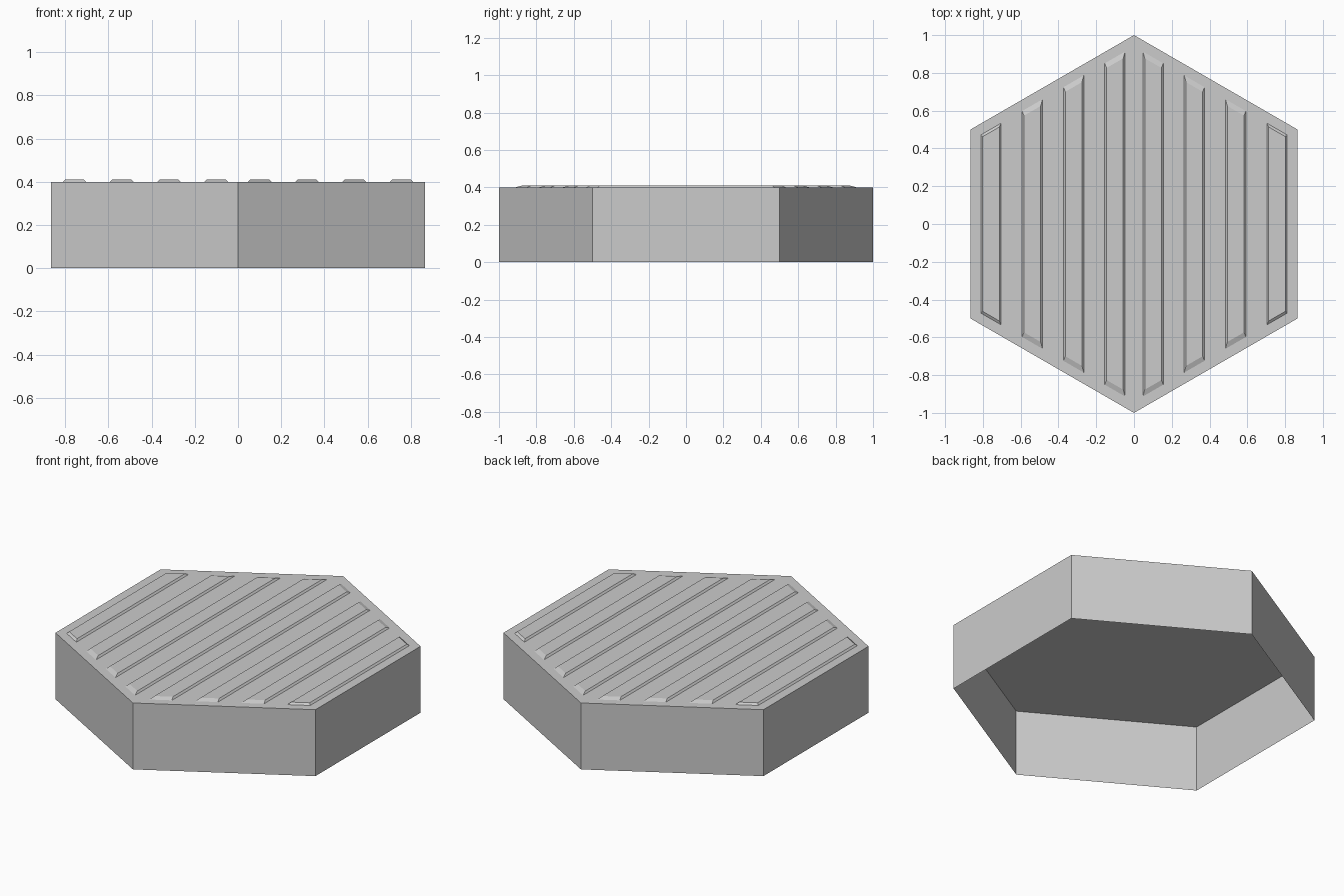
import bpy
import bmesh
from math import sin, cos, tan, radians

HEIGHT = 0.4
RIB_RISE = 0.01
SLOPE = tan(radians(30))

cube = bpy.data.objects.get("Cube")
if cube:
    bpy.data.objects.remove(cube, do_unlink=True)

grey = bpy.data.materials.new("plain grey")
grey.use_nodes = True
colour = (0.6, 0.6, 0.6, 1)
grey.diffuse_color = colour
grey.node_tree.nodes["Principled BSDF"].inputs["Base Color"].default_value = colour


def add_shell(name, lower, upper):
    """Open-bottomed shell: side walls between two outlines and a cap."""
    bm = bmesh.new()
    low = [bm.verts.new(p) for p in lower]
    high = [bm.verts.new(p) for p in upper]
    count = len(low)
    for i in range(count):
        j = (i + 1) % count
        bm.faces.new((low[i], low[j], high[j], high[i]))
    bm.faces.new(high)
    mesh = bpy.data.meshes.new(name)
    bm.to_mesh(mesh)
    bm.free()
    mesh.materials.append(grey)
    obj = bpy.data.objects.new(name, mesh)
    bpy.context.collection.objects.link(obj)
    return obj


# Hexagonal tile, hollow and open underneath
corners = [(sin(radians(-60 * i)), cos(radians(60 * i))) for i in range(6)]
add_shell("hexagon_tile",
          [(x, y, 0) for x, y in corners],
          [(x, y, HEIGHT) for x, y in corners])


def rib_outline(x0, x1, gap, z):
    """Strip whose ends run parallel to the slanted tile edges."""
    y0 = 1 - gap - abs(x0) * SLOPE
    y1 = 1 - gap - abs(x1) * SLOPE
    return [(x0, -y0, z), (x1, -y1, z), (x1, y1, z), (x0, y0, z)]


# Raised ribs with sloping sides and ends
for side, label in ((1, "left"), (-1, "right")):
    for i in range(4):
        centre = side * (0.101 + 0.2187 * i)
        end_slope = 0.015 if i == 3 else 0.03
        add_shell(f"rib_{label}_{i + 1}",
                  rib_outline(centre - 0.054, centre + 0.054, 0.06, HEIGHT),
                  rib_outline(centre - 0.044, centre + 0.044,
                              0.06 + end_slope, HEIGHT + RIB_RISE))
